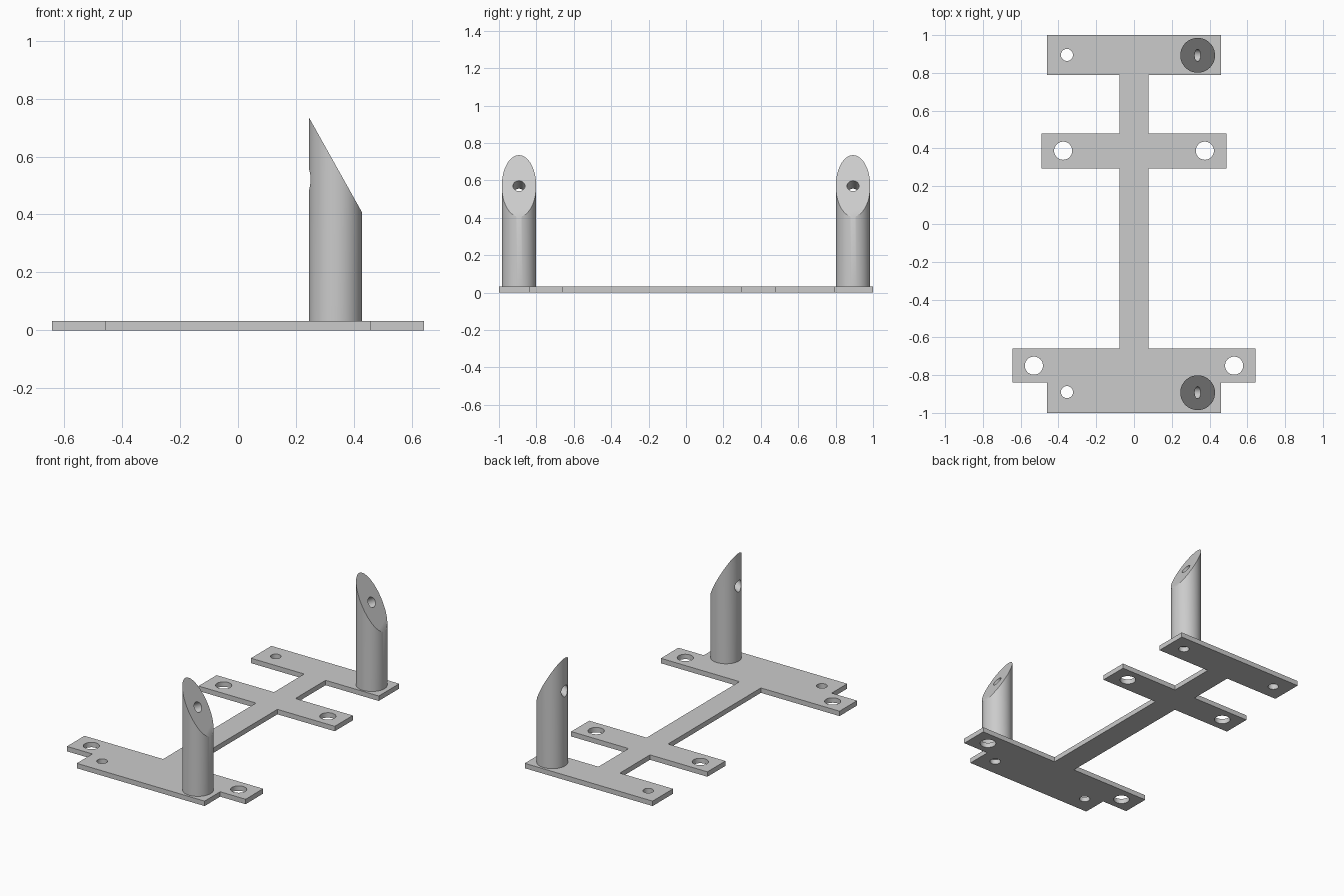
import bpy
import bmesh
import math
from mathutils import Matrix, Vector

THICK = 0.032
POST_X, POST_Y, POST_R = 0.337, 0.893, 0.092
POST_HIGH, POST_LOW = 0.735, 0.406

cube = bpy.data.objects.get("Cube")
if cube:
    bpy.data.objects.remove(cube, do_unlink=True)

grey = bpy.data.materials.new("plain grey")
grey.use_nodes = True
colour = (0.6, 0.6, 0.6, 1)
grey.diffuse_color = colour
grey.node_tree.nodes["Principled BSDF"].inputs["Base Color"].default_value = colour


def make_object(name, bm):
    bmesh.ops.recalc_face_normals(bm, faces=bm.faces)
    mesh = bpy.data.meshes.new(name)
    bm.to_mesh(mesh)
    bm.free()
    mesh.materials.append(grey)
    obj = bpy.data.objects.new(name, mesh)
    bpy.context.collection.objects.link(obj)
    return obj


def add_cylinder(bm, centre, radius, depth, tilt=0.0, sides=48):
    matrix = Matrix.Translation(centre) @ Matrix.Rotation(tilt, 4, "Y")
    return bmesh.ops.create_cone(bm, cap_ends=True, segments=sides, radius1=radius,
                                 radius2=radius, depth=depth, matrix=matrix)["verts"]


def cut(obj, cutter):
    cutter.hide_render = True
    mod = obj.modifiers.new("holes", "BOOLEAN")
    mod.operation = "DIFFERENCE"
    mod.solver = "EXACT"
    mod.object = cutter
    select(obj)
    bpy.ops.object.modifier_apply(modifier=mod.name)
    bpy.data.objects.remove(cutter, do_unlink=True)


def select(obj):
    bpy.ops.object.select_all(action="DESELECT")
    obj.select_set(True)
    bpy.context.view_layer.objects.active = obj


def smooth(obj):
    select(obj)
    bpy.ops.object.shade_smooth_by_angle(angle=math.radians(30))


# Base plate: half outline mirrored across x, then extruded
half = [(0.46, -1), (0.46, -0.84), (0.643, -0.84), (0.643, -0.66),
        (0.077, -0.66), (0.077, 0.295), (0.49, 0.295), (0.49, 0.48),
        (0.077, 0.48), (0.077, 0.79), (0.46, 0.79), (0.46, 1)]
outline = half + [(-x, y) for x, y in reversed(half)]
bm = bmesh.new()
face = bm.faces.new([bm.verts.new((x, y, 0)) for x, y in outline])
top = bmesh.ops.extrude_face_region(bm, geom=[face])["geom"]
bmesh.ops.translate(bm, vec=(0, 0, THICK),
                    verts=[v for v in top if isinstance(v, bmesh.types.BMVert)])
base = make_object("base_plate", bm)

# Mounting holes in mirrored pairs
bm = bmesh.new()
for x, y, r in [(0.53, -0.75, 0.048), (0.355, -0.89, 0.032),
                (0.375, 0.388, 0.048), (0.355, 0.895, 0.032)]:
    for side in (-1, 1):
        add_cylinder(bm, (side * x, y, THICK / 2), r, THICK * 4)
cut(base, make_object("hole_cutter", bm))
smooth(base)

# Slant-topped posts, each with a hole square to the slanted face
slope = (POST_HIGH - POST_LOW) / (2 * POST_R)
middle = (POST_HIGH + POST_LOW) / 2
for name, y in (("front_post", -POST_Y), ("back_post", POST_Y)):
    bm = bmesh.new()
    for v in add_cylinder(bm, (POST_X, y, middle / 2), POST_R, middle, sides=64):
        if v.co.z > middle / 2:
            v.co.z = middle - slope * (v.co.x - POST_X)
        else:
            v.co.z = THICK
    post = make_object(name, bm)
    bm = bmesh.new()
    add_cylinder(bm, Vector((POST_X, y, middle)), 0.032, 0.6, tilt=math.atan(slope))
    cut(post, make_object("bore_cutter", bm))
    smooth(post)
